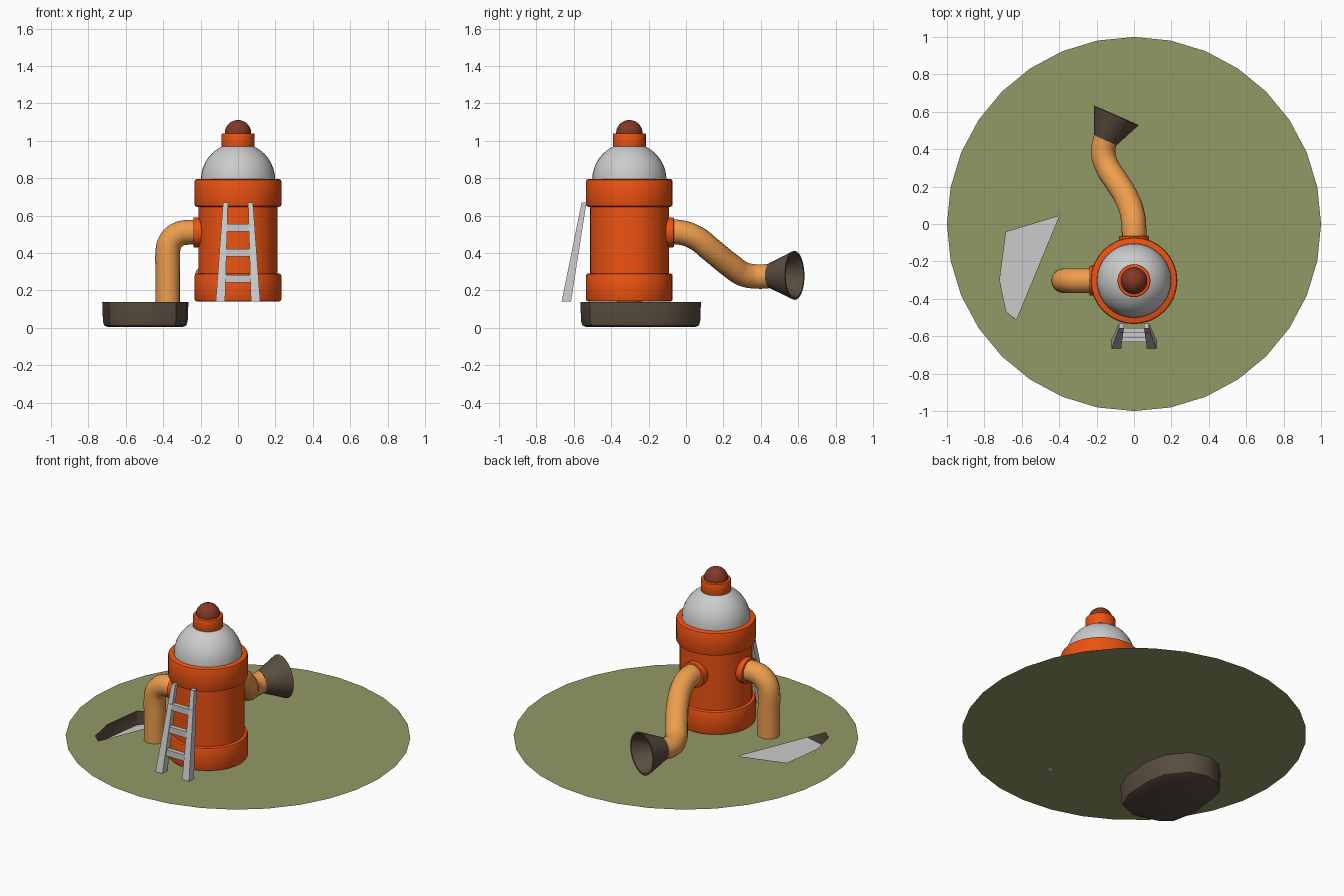
import bpy, bmesh, math
from mathutils import Vector, Matrix

if "Cube" in bpy.data.objects:
    bpy.data.objects.remove(bpy.data.objects["Cube"])

HX, HY, G = 0.0, -0.303, 0.14   # hydrant centre and ground level


def material(name, rgb):
    m = bpy.data.materials.new(name)
    m.diffuse_color = (*rgb, 1)
    m.use_nodes = True
    m.node_tree.nodes["Principled BSDF"].inputs["Base Color"].default_value = m.diffuse_color
    return m


ORANGE = material("orange", (0.85, 0.085, 0.006))
HOSE = material("hose_tan", (0.85, 0.34, 0.075))
BROWN = material("dark_brown", (0.10, 0.073, 0.05))
RED = material("knob_red", (0.22, 0.04, 0.02))
GREEN = material("grass", (0.29, 0.32, 0.13))


def finish(bm, name, mat=None, smooth=True, recalc=True):
    if recalc:
        bmesh.ops.recalc_face_normals(bm, faces=bm.faces)
    me = bpy.data.meshes.new(name)
    bm.to_mesh(me)
    bm.free()
    ob = bpy.data.objects.new(name, me)
    bpy.context.collection.objects.link(ob)
    if mat:
        me.materials.append(mat)
    if smooth:
        bpy.ops.object.select_all(action='DESELECT')
        ob.select_set(True)
        bpy.context.view_layer.objects.active = ob
        bpy.ops.object.shade_smooth_by_angle(angle=math.radians(35))
    return ob


def lathe(name, profile, mat=None, origin=(HX, HY, 0), axis=(0, 0, 1), n=32):
    """Revolve (radius, height) points around an axis through origin."""
    bm = bmesh.new()
    vs = [bm.verts.new((r, 0, h)) for r, h in profile]
    es = [bm.edges.new(p) for p in zip(vs, vs[1:])]
    bmesh.ops.spin(bm, geom=vs + es, cent=(0, 0, 0), axis=(0, 0, 1),
                   angle=math.tau, steps=n, use_merge=False)
    bmesh.ops.remove_doubles(bm, verts=bm.verts, dist=1e-5)
    rot = Vector((0, 0, 1)).rotation_difference(Vector(axis)).to_matrix().to_4x4()
    bmesh.ops.transform(bm, matrix=Matrix.Translation(origin) @ rot, verts=bm.verts)
    return finish(bm, name, mat)


def ball(r, zc, a0=0, steps=10):
    """Profile of a ball from elevation a0 (degrees) to its top."""
    return [(r * math.cos(a), zc + r * math.sin(a)) if i < steps else (0, zc + r)
            for i in range(steps + 1)
            for a in [math.radians(a0 + (90 - a0) * i / steps)]]


def band(r, z0, z1, b=0.012):
    return [(0, z0), (r - b, z0), (r - b * .3, z0 + b * .3), (r, z0 + b),
            (r, z1 - b), (r - b * .3, z1 - b * .3), (r - b, z1), (0, z1)]


def tube(name, pts, r, mat):
    cu = bpy.data.curves.new(name, 'CURVE')
    cu.dimensions = '3D'
    cu.bevel_depth, cu.bevel_resolution, cu.resolution_u = r, 6, 8
    cu.use_fill_caps = True
    sp = cu.splines.new('BEZIER')
    sp.bezier_points.add(len(pts) - 1)
    for bp, p in zip(sp.bezier_points, pts):
        bp.co = p
        bp.handle_left_type = bp.handle_right_type = 'AUTO'
    cu.materials.append(mat)
    ob = bpy.data.objects.new(name, cu)
    bpy.context.collection.objects.link(ob)
    return ob


# Hydrant body, bands, dome and cap
lathe("hydrant_body", [(0, G + .001), (.211, G + .001), (.211, .78), (0, .78)], ORANGE)
lathe("base_band", band(.232, G + .001, .29), ORANGE)
lathe("top_band", band(.232, .647, .795), ORANGE)
lathe("dome", ball(.199, .79), None)
lathe("cap_ring", band(.088, .96, 1.04, .006), ORANGE)
lathe("knob", ball(.071, 1.04, -30), RED)

# Outlet collars
lathe("left_collar", band(.08, .18, .239, .006), ORANGE, (HX, HY, .51), (-1, 0, 0))
lathe("back_collar", band(.08, .18, .239, .006), ORANGE, (HX, HY, .51), (0, 1, 0))

# Drain pipe: straight, quarter bend, straight down
bend = .10
path = [(-.20, HY, .51)]
for i in range(5):
    a = math.radians(90 + 22.5 * i)
    path.append((-.275 + bend * math.cos(a), HY, .41 + bend * math.sin(a)))
path += [(-.375, HY, .30), (-.375, HY, G - .01)]
tube("drain_pipe", path, .066, HOSE)

# Hose with flared nozzle
tube("hose", [(0, -.12, .51), (0, -.03, .51), (-.008, .05, .482), (-.04, .14, .412),
              (-.098, .235, .335), (-.145, .31, .286), (-.165, .385, .274),
              (-.15, .465, .279)], .066, HOSE)
lathe("nozzle", [(0, 0), (.066, 0), (.131, .145), (.120, .145), (.058, .02), (0, .02)],
      BROWN, (-.153, .448, .279), (.4, .915, 0.01))

# Ladder: two tapering rails and three rungs
def rail_point(side, z):
    t = (z - G) / .53
    return Vector((side * (.094 - .027 * t), -.64 + .095 * t, z))


def add_beam(bm, a, b, ha, hb):
    """Square beam between a and b; ha and hb are the two half-size axis pairs."""
    rings = [[bm.verts.new(p + u * h[0] + v * h[1])
              for u, v in ((-1, -1), (1, -1), (1, 1), (-1, 1))]
             for p, h in ((a, ha), (b, hb))]
    bm.faces.new(rings[0])
    bm.faces.new(rings[1])
    for i in range(4):
        j = (i + 1) % 4
        bm.faces.new((rings[0][i], rings[0][j], rings[1][j], rings[1][i]))


X, Y, Z = Vector((1, 0, 0)), Vector((0, 1, 0)), Vector((0, 0, 1))
for side, label in ((-1, "left"), (1, "right")):
    bm = bmesh.new()
    add_beam(bm, rail_point(side, G), rail_point(side, .67),
             (X * .025, Y * .025), (X * .013, Y * .013))
    finish(bm, f"ladder_rail_{label}", smooth=False)
for i, z in enumerate((.262, .40, .535)):
    bm = bmesh.new()
    h = (Y * .014, Z * .02)
    add_beam(bm, rail_point(-1, z), rail_point(1, z), h, h)
    finish(bm, f"ladder_rung_{i + 1}", smooth=False)

# Ground disc with a cut opening over the basin
bm = bmesh.new()
hole = [(-.40, .043), (-.684, -.043), (-.718, -.30), (-.684, -.465), (-.63, -.513)]
rim = [(math.sin(math.tau * i / 32), math.cos(math.tau * i / 32)) for i in range(32)]
edges = []
for loop in (rim, hole):
    vs = [bm.verts.new((x, y, G)) for x, y in loop]
    edges += [bm.edges.new((vs[i - 1], vs[i])) for i in range(len(vs))]
bmesh.ops.triangle_fill(bm, use_beauty=True, use_dissolve=False, edges=edges, normal=(0, 0, 1))
for f in bm.faces:
    f.normal_update()
    if f.normal.z < 0:
        f.normal_flip()
finish(bm, "ground_disc", GREEN, smooth=False, recalc=False)

# Sunken basin: open tray with a rounded bottom edge, plus the water inside
outline = [(-.265, -.20), (-.275, -.39), (-.33, -.515), (-.46, -.565), (-.63, -.52),
           (-.69, -.468), (-.726, -.30), (-.688, -.04), (-.60, .05), (-.50, .08),
           (-.39, .05), (-.29, -.07)]
C = Vector((-.495, -.24))


def ring(bm, inset, z):
    out = []
    for p in outline:
        d = Vector(p) - C
        q = C + d * (1 - inset / d.length)
        out.append(bm.verts.new((q.x, q.y, z)))
    return out


bm = bmesh.new()
levels = [ring(bm, s, z) for s, z in ((0, G - .002), (.004, .035), (.011, .013), (.035, .003))]
for a, b in zip(levels, levels[1:]):
    for i in range(len(outline)):
        bm.faces.new((a[i - 1], a[i], b[i], b[i - 1]))
bm.faces.new(levels[-1])
finish(bm, "basin", BROWN)

bm = bmesh.new()
bm.faces.new(ring(bm, .006, .05)[::-1])
for f in bm.faces:
    f.normal_update()
    if f.normal.z < 0:
        f.normal_flip()
finish(bm, "basin_water", smooth=False, recalc=False)
